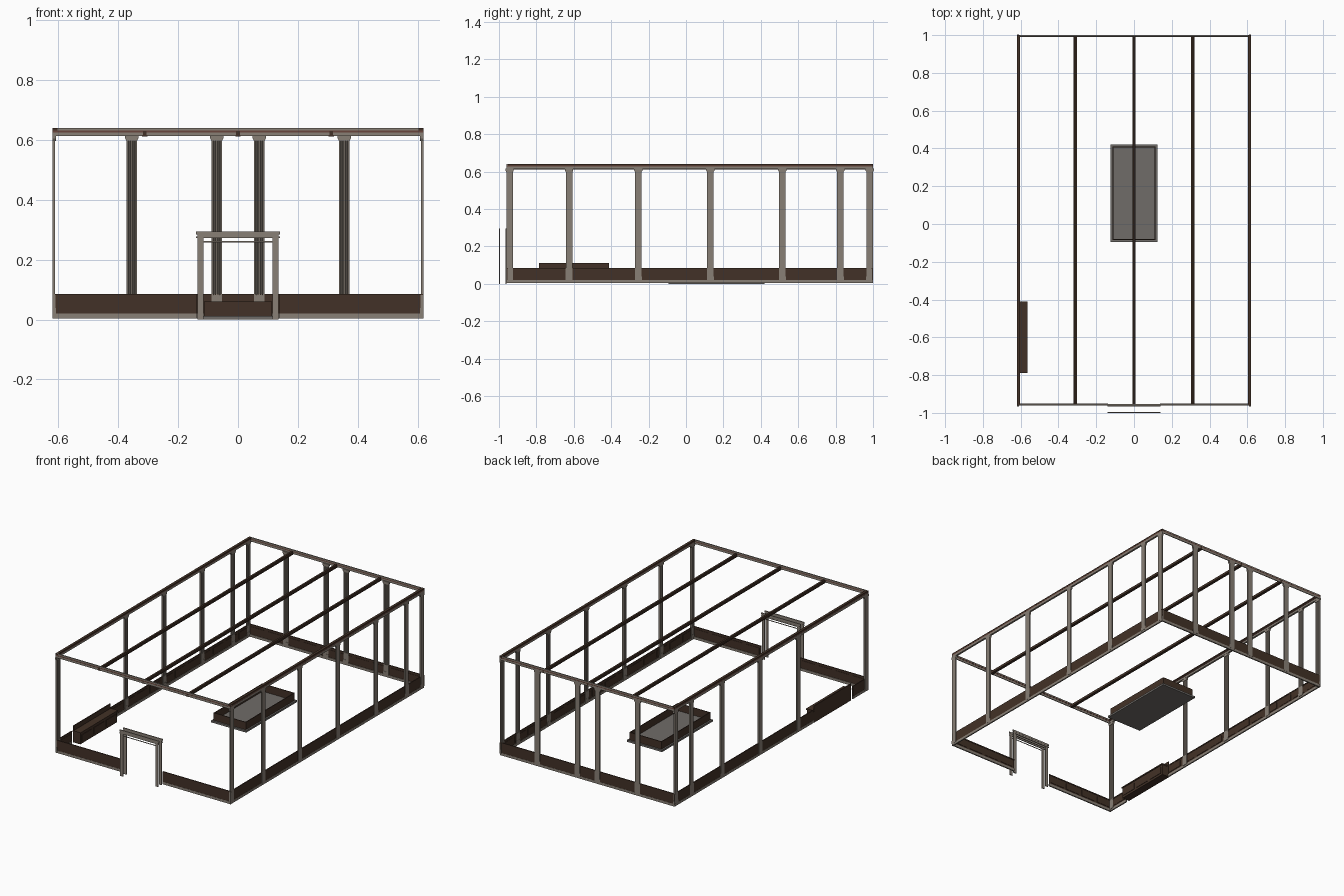
import bpy, bmesh
from mathutils import Matrix
from math import pi

if "Cube" in bpy.data.objects:
    bpy.data.objects.remove(bpy.data.objects["Cube"])

def mat(name, c):
    m = bpy.data.materials.new(name)
    m.diffuse_color = (*c, 1)
    m.use_nodes = True
    m.node_tree.nodes["Principled BSDF"].inputs["Base Color"].default_value = m.diffuse_color
    return m

WOOD = mat("dark_wood", (0.055, 0.031, 0.020))
STONE = mat("warm_stone", (0.25, 0.215, 0.18))
RED = mat("red_wood", (0.14, 0.06, 0.045))
SLATE = mat("slate", (0.16, 0.15, 0.14))
XW, Y0, Y1 = 0.62, -0.96, 1.0

def finish(bm, name, m, M=None):
    if M is not None:
        bm.transform(M)
    bmesh.ops.recalc_face_normals(bm, faces=bm.faces)
    me = bpy.data.meshes.new(name)
    bm.to_mesh(me)
    bm.free()
    me.materials.append(m)
    ob = bpy.data.objects.new(name, me)
    bpy.context.collection.objects.link(ob)
    return ob

def add_box(bm, x0, x1, y0, y1, z0, z1):
    M = Matrix.Translation(((x0+x1)/2, (y0+y1)/2, (z0+z1)/2)) @ Matrix.Diagonal((x1-x0, y1-y0, z1-z0, 1))
    bmesh.ops.create_cube(bm, size=1, matrix=M)

def boxes(name, m, items, M=None):
    bm = bmesh.new()
    for b in items:
        add_box(bm, *b)
    return finish(bm, name, m, M)

def add_prism(bm, pts, vec):
    f = bm.faces.new([bm.verts.new(p) for p in pts])
    r = bmesh.ops.extrude_face_region(bm, geom=[f])
    bmesh.ops.translate(bm, vec=vec, verts=[v for v in r["geom"] if isinstance(v, bmesh.types.BMVert)])

def wall_frame(side, along):
    # local x runs along the wall, local +y points into the room, y = 0 is the outer face
    if side == "right":
        return Matrix.Translation((XW, along, 0)) @ Matrix.Rotation(pi/2, 4, 'Z')
    if side == "left":
        return Matrix.Translation((-XW, along, 0)) @ Matrix.Rotation(-pi/2, 4, 'Z')
    if side == "back":
        return Matrix.Translation((along, Y1, 0)) @ Matrix.Rotation(pi, 4, 'Z')
    return Matrix.Translation((along, Y0, 0))

def pilaster(side, along, w=0.034):
    bm = bmesh.new()
    # fluted shaft
    n, h = 4, w / 2
    pts = [(-h, 0, 0.015), (-h, 0.009, 0.015)]
    step = w / (n + 0.5)
    for i in range(n):
        x = -h + step * (i + 0.5)
        pts += [(x, 0.009, 0.015), (x + step*0.25, 0.006, 0.015), (x + step*0.5, 0.009, 0.015)]
    pts += [(h, 0.009, 0.015), (h, 0, 0.015)]
    add_prism(bm, pts, (0, 0, 0.6))
    # flared capital and plinth
    k = h + 0.005
    add_prism(bm, [(-h, 0, 0.597), (h, 0, 0.597), (k, 0, 0.605), (k, 0, 0.616), (-k, 0, 0.616), (-k, 0, 0.605)], (0, 0.011, 0))
    add_box(bm, -h-0.002, h+0.002, 0, 0.011, 0.015, 0.038)
    add_box(bm, -h-0.001, h+0.001, 0, 0.010, 0.038, 0.083)
    finish(bm, side + "_pilaster", STONE, wall_frame(side, along))

def wainscot(side, along, length):
    h = length / 2
    M = wall_frame(side, along)
    boxes(side + "_skirting", STONE, [(-h, h, 0.001, 0.009, 0.004, 0.020)], M)
    # panel board, cap rail and raised panels
    parts = [(-h, h, 0.002, 0.006, 0.020, 0.085), (-h, h, 0.002, 0.008, 0.078, 0.085)]
    n = max(1, round(length / 0.13))
    for i in range(n):
        a = -h + length * i / n
        parts.append((a + 0.012, a + length/n - 0.012, 0.006, 0.008, 0.030, 0.070))
    boxes(side + "_wainscot", WOOD, parts, M)

# Wainscot, with gaps for the doorway and the bench
wainscot("right", (Y0 + Y1) / 2, Y1 - Y0)
wainscot("back", 0, 2 * XW)
wainscot("left", (Y1 - 0.415) / 2, Y1 + 0.415)
wainscot("left", (Y0 - 0.805) / 2, -0.805 - Y0)
for s in (-1, 1):
    wainscot("front", s * (0.137 + XW) / 2, XW - 0.137)

# Pilasters
for y in (-0.943, -0.625, -0.255, 0.13, 0.515, 0.825, 0.982):
    pilaster("right", y)
    if y != -0.625:
        pilaster("left", y)
for x in (-0.355, -0.071, 0.071, 0.355):
    pilaster("back", x)

# Crown moulding: grey stepped cornice with a red band, wooden top on the long sides
for side, along, length, deep in (("right", 0.02, 1.96, 1), ("left", 0.02, 1.96, 1),
                                  ("front", 0, 1.24, 0), ("back", 0, 1.24, 0)):
    h, M = length / 2, wall_frame(side, along)
    d = 0.017 if deep else 0.007
    boxes(side + "_cornice", STONE, [(-h, h, 0, d*0.7, 0.613, 0.626)], M)
    boxes(side + "_cornice_band", RED, [(-h, h, 0.0005, d*0.85, 0.626, 0.632)], M)
    boxes(side + "_cornice_top", WOOD if deep else STONE, [(-h, h, 0, d, 0.632, 0.640)], M)

# Ceiling beams
for x in (-0.312, 0, 0.312):
    boxes("ceiling_beam", WOOD, [(x-0.006, x+0.006, Y0, Y1, 0.617, 0.630),
                                 (x-0.009, x+0.009, Y0, Y1, 0.612, 0.617)])

# Doorway casings on both faces of the front wall
for name, y in (("outer_door_casing", -1.0), ("inner_door_casing", -0.966)):
    parts = [(-0.135, 0.135, y, y+0.005, 0.274, 0.286), (-0.14, 0.14, y, y+0.006, 0.284, 0.295),
             (-0.14, 0.14, y, y+0.006, 0.272, 0.277), (-0.115, 0.115, y+0.001, y+0.004, 0.258, 0.262)]
    for s in (-1, 1):
        a, b = sorted((s*0.115, s*0.135))
        parts.append((a, b, y, y+0.005, 0, 0.275))
    boxes(name, STONE, parts)

# Sunken platform: base plate and wooden surround
boxes("platform_base", SLATE, [(-0.124, 0.124, -0.094, 0.42, 0.0, 0.012)])
px, py0, py1, t = 0.114, -0.084, 0.41, 0.005
boxes("platform_surround", WOOD, [
    (-px, -px+t, py0, py1, 0.012, 0.06), (px-t, px, py0, py1, 0.012, 0.06),
    (-px+t, px-t, py0, py0+t, 0.012, 0.06), (-px+t, px-t, py1-t, py1, 0.012, 0.06)])

# Wall bench: seat box, thin back and front panels
seat = [(-0.62, -0.568, -0.785, -0.412, 0.004, 0.072), (-0.62, -0.564, -0.788, -0.410, 0.072, 0.080),
        (-0.62, -0.614, -0.785, -0.412, 0.08, 0.11)]
for i in range(3):
    a = -0.785 + 0.373 * i / 3
    seat.append((-0.568, -0.565, a + 0.012, a + 0.112, 0.018, 0.06))
boxes("wall_bench", WOOD, seat)
